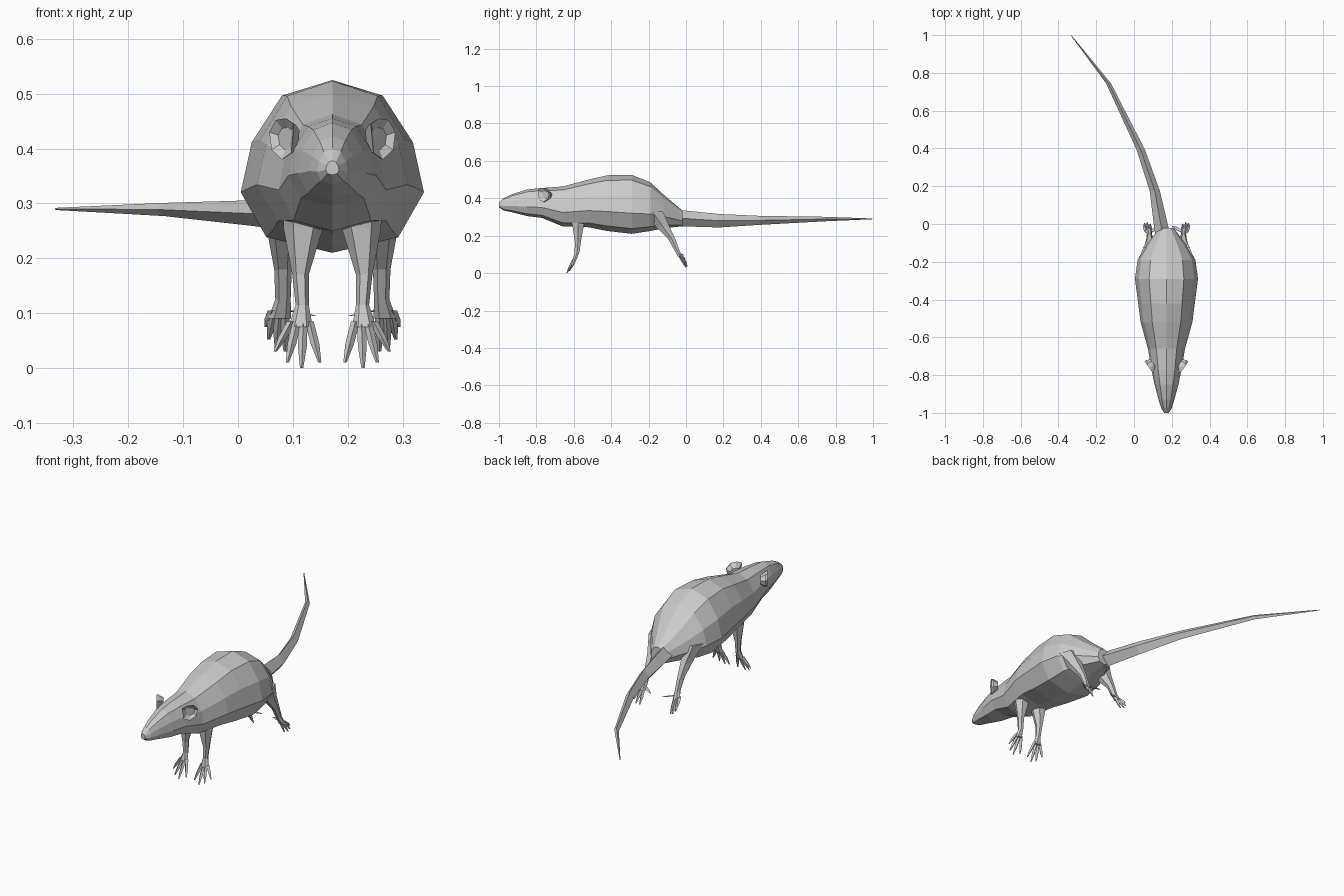
import bpy, bmesh, math

CX = 0.172  # the animal's mid-plane is offset because the tail swings to -x


def loft(name, chains, x=CX, mirror=False):
    """Skin one or more chains of equal-sized rings, capping both ends."""
    bm = bmesh.new()
    for rings in chains:
        rows = [[bm.verts.new(p) for p in r] for r in rings]
        n = len(rows[0])
        for a, b in zip(rows, rows[1:]):
            for i in range(n):
                j = (i + 1) % n
                bm.faces.new((a[i], a[j], b[j], b[i]))
        bm.faces.new(rows[0][::-1])
        bm.faces.new(rows[-1])
    bmesh.ops.recalc_face_normals(bm, faces=bm.faces[:])
    me = bpy.data.meshes.new(name)
    bm.to_mesh(me)
    bm.free()
    ob = bpy.data.objects.new(name, me)
    bpy.context.collection.objects.link(ob)
    ob.location.x = x
    if mirror:
        ob.modifiers.new("mirror", 'MIRROR').use_mirror_merge = False
    return ob


def flat_ring(x, y, z, rx, ry, n=6):
    """Horizontal ring for legs and toes."""
    return [(x + rx * math.cos(math.tau * i / n), y + ry * math.sin(math.tau * i / n), z)
            for i in range(n)]


def body_ring(y, top, bottom, w):
    """Ten-sided cross-section, from unit profile of the right half."""
    half = [(0, 1), (0.55, 0.91), (0.88, 0.64), (1, 0.35), (0.72, 0.09), (0, 0)]
    pts = half + [(-u, v) for u, v in half[-2:0:-1]]
    return [(u * w, y, bottom + v * (top - bottom)) for u, v in pts]


def toe(base, tip):
    """Slim pointed digit with a slight knuckle."""
    mid = [b + (t - b) * 0.55 for b, t in zip(base, tip)]
    return [flat_ring(*base, 0.008, 0.009, 4), flat_ring(*mid, 0.008, 0.009, 4),
            flat_ring(*tip, 0.003, 0.003, 4)]


# Head and body: y, top z, bottom z, half width
loft("body", [[body_ring(*s) for s in [
    (-1.0, 0.378, 0.352, 0.012), (-0.975, 0.40, 0.335, 0.028),
    (-0.93, 0.422, 0.325, 0.042), (-0.85, 0.447, 0.305, 0.063),
    (-0.77, 0.455, 0.295, 0.08), (-0.66, 0.463, 0.25, 0.098),
    (-0.52, 0.50, 0.245, 0.137), (-0.42, 0.523, 0.225, 0.15),
    (-0.29, 0.525, 0.21, 0.167), (-0.19, 0.485, 0.225, 0.153),
    (-0.12, 0.42, 0.24, 0.112), (-0.02, 0.335, 0.25, 0.038)]]])

# Tail: x, y, z, half width, half height
loft("tail", [[[(x + rx, y, z), (x, y, z + rz), (x - rx, y, z), (x, y, z - rz)]
               for x, y, z, rx, rz in [
    (0.165, -0.10, 0.30, 0.045, 0.045), (0.145, -0.02, 0.293, 0.038, 0.043),
    (0.11, 0.175, 0.28, 0.027, 0.036), (0.035, 0.395, 0.282, 0.022, 0.024),
    (-0.135, 0.745, 0.289, 0.013, 0.012), (-0.332, 0.998, 0.29, 0.002, 0.002)]]], x=0)

# Front legs with hanging paws
loft("front_leg", [[flat_ring(*s) for s in [
    (-0.062, -0.58, 0.37, 0.03, 0.06), (-0.053, -0.577, 0.255, 0.036, 0.035),
    (-0.058, -0.578, 0.17, 0.015, 0.019), (-0.055, -0.582, 0.115, 0.012, 0.015),
    (-0.058, -0.594, 0.075, 0.022, 0.012)]]], mirror=True)
loft("front_toes", [toe((bx, -0.592, 0.085), t) for bx, t in [
    (-0.075, (-0.104, -0.61, 0.03)), (-0.064, (-0.082, -0.63, 0.01)),
    (-0.053, (-0.056, -0.637, 0.0)), (-0.042, (-0.023, -0.625, 0.01))]], mirror=True)

# Hind legs with feet stretched backward
loft("hind_leg", [[flat_ring(*s) for s in [
    (-0.10, -0.18, 0.33, 0.045, 0.065), (-0.092, -0.125, 0.25, 0.027, 0.042),
    (-0.09, -0.075, 0.18, 0.016, 0.022), (-0.09, -0.05, 0.125, 0.014, 0.016),
    (-0.096, -0.033, 0.09, 0.021, 0.013)]]], mirror=True)
loft("hind_toes", [toe((bx, -0.038, 0.105), t) for bx, t in [
    (-0.11, (-0.121, -0.005, 0.075)), (-0.106, (-0.116, 0.003, 0.052)),
    (-0.097, (-0.102, 0.007, 0.035)), (-0.086, (-0.086, 0.0, 0.03)),
    (-0.08, (-0.032, -0.012, 0.095))]], mirror=True)

# Cupped ears swept back toward their outer edge
rim = [(-0.07, 0.445), (-0.085, 0.455), (-0.103, 0.452), (-0.115, 0.43),
       (-0.111, 0.398), (-0.092, 0.38), (-0.075, 0.392)]


def ear_ring(scale, dx, dy):
    ring = []
    for x, z in rim:
        px, pz = -0.092 + (x + 0.092) * scale, 0.418 + (z - 0.418) * scale
        ring.append((px + dx, -0.79 - 1.4 * (px + 0.072) + dy, pz))
    return ring


loft("ear", [[ear_ring(0.55, 0.006, 0.012), ear_ring(1, 0, 0),
              ear_ring(0.95, 0.004, 0.01), ear_ring(0.55, 0.02, 0.028)]], mirror=True)
